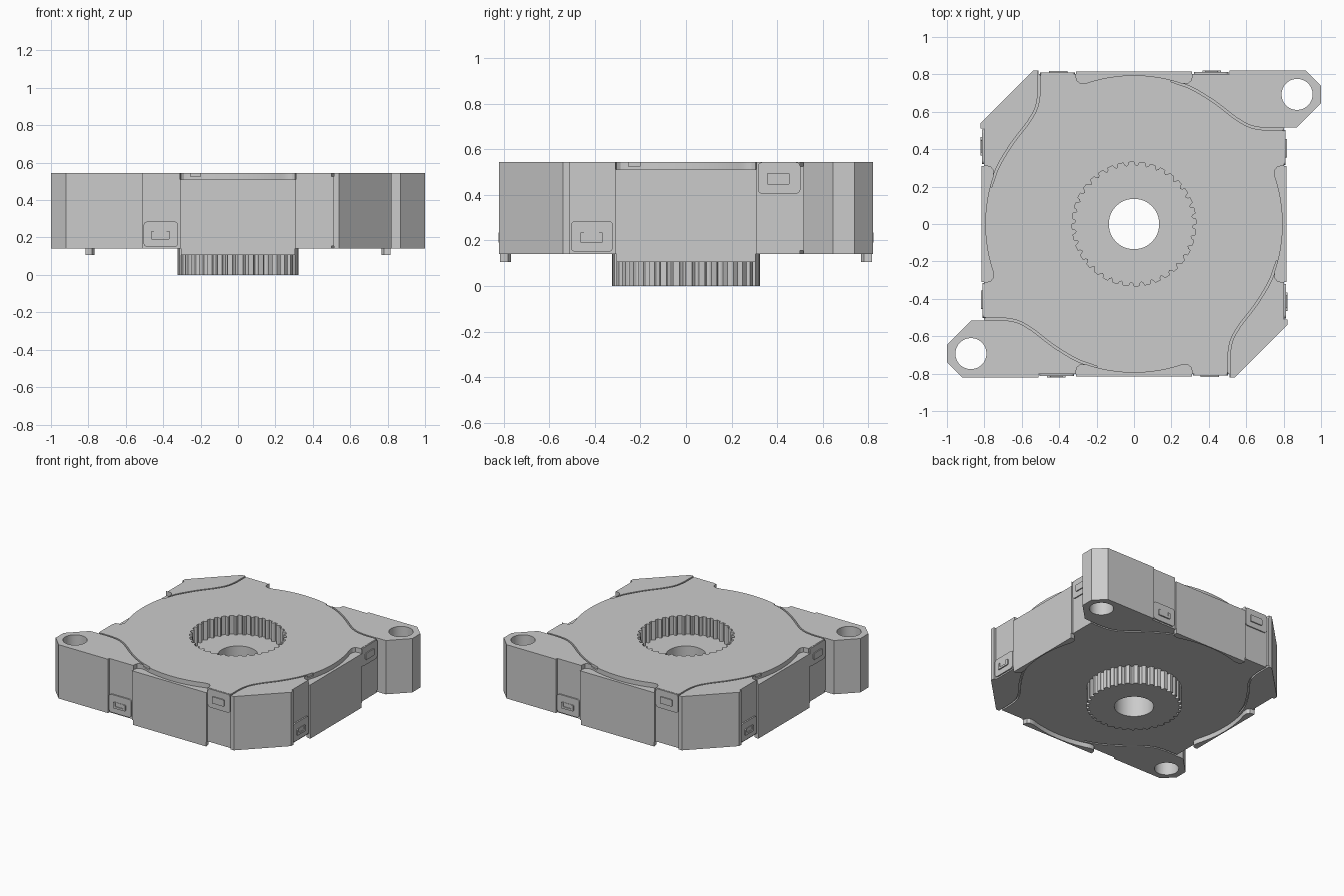
import bpy, bmesh
from math import sin, cos, pi, sqrt
from mathutils import Matrix, Vector

if "Cube" in bpy.data.objects:
    bpy.data.objects.remove(bpy.data.objects["Cube"])

BOTTOM, TOP = 0.14, 0.545


def prism(name, pts, z0, z1, turns=(0,)):
    """Extrude an outline from z0 to z1, repeated at quarter turns."""
    bm = bmesh.new()
    for t in turns:
        rot = Matrix.Rotation(t * pi / 2, 4, 'Z')
        face = bm.faces.new([bm.verts.new(rot @ Vector((x, y, z0))) for x, y in pts])
        ext = bmesh.ops.extrude_face_region(bm, geom=[face])
        vs = [g for g in ext['geom'] if isinstance(g, bmesh.types.BMVert)]
        bmesh.ops.translate(bm, verts=vs, vec=(0, 0, z1 - z0))
    bmesh.ops.recalc_face_normals(bm, faces=bm.faces)
    me = bpy.data.meshes.new(name)
    bm.to_mesh(me)
    bm.free()
    ob = bpy.data.objects.new(name, me)
    bpy.context.collection.objects.link(ob)
    return ob


def cut(ob, cutter):
    """Subtract a cutter, then discard it."""
    cutter.hide_render = True
    mod = ob.modifiers.new("cut", 'BOOLEAN')
    mod.operation, mod.solver, mod.object = 'DIFFERENCE', 'EXACT', cutter
    bpy.context.view_layer.objects.active = ob
    bpy.ops.object.modifier_apply(modifier=mod.name)
    bpy.data.objects.remove(cutter)


def circle(r, cx=0, cy=0, n=48):
    return [(cx + r * cos(2 * pi * i / n), cy + r * sin(2 * pi * i / n)) for i in range(n)]


def gear(r, teeth=36):
    prof = [(0, 0), (.25, 0), (.48, 0), (.55, .013), (.74, .021), (.93, .013)]
    return [((r - d) * cos(2 * pi * (i + f) / teeth), (r - d) * sin(2 * pi * (i + f) / teeth))
            for i in range(teeth) for f, d in prof]


def crescent(r, half, outer):
    """Sliver between the disc edge and the front side, with rounded ends."""
    n = 24
    a = half - .06
    y = -sqrt(r * r - a * a)
    arc = [(a - 2 * a * i / n, -sqrt(r * r - (a - 2 * a * i / n) ** 2)) for i in range(n + 1)]
    end = [(half, y - .03), (half - .006, y - .01), (half - .022, y + .001), (half - .04, y + .002)]
    return [(-half, -outer), (half, -outer)] + end + arc + [(-x, v) for x, v in reversed(end)]


def smooth_path(pts, n=6):
    p = [Vector(q) for q in pts]
    p = [2 * p[0] - p[1]] + p + [2 * p[-1] - p[-2]]
    out = []
    for i in range(1, len(p) - 2):
        for k in range(n):
            t = k / n
            out.append(.5 * (2 * p[i] + (p[i + 1] - p[i - 1]) * t
                       + (2 * p[i - 1] - 5 * p[i] + 4 * p[i + 1] - p[i + 2]) * t * t
                       + (3 * p[i] - p[i - 1] - 3 * p[i + 1] + p[i + 2]) * t ** 3))
    return out + [p[-2]]


def strip(path, w):
    left, right = [], []
    for i, q in enumerate(path):
        d = (path[min(i + 1, len(path) - 1)] - path[max(i - 1, 0)]).normalized()
        nrm = Vector((-d.y, d.x)) * w / 2
        left.append(tuple(q + nrm))
        right.append(tuple(q - nrm))
    return left + right[::-1]


def rounded_rect(x0, x1, y0, y1, r):
    out = []
    for cx, cy, a in ((x1 - r, y1 - r, 0), (x0 + r, y1 - r, 1), (x0 + r, y0 + r, 2), (x1 - r, y0 + r, 3)):
        out += [(cx + r * cos((a + k / 4) * pi / 2), cy + r * sin((a + k / 4) * pi / 2)) for k in range(5)]
    return out


def side_plate(name, pts, y_in, y_out, turn):
    """Plate drawn in x,z on the front wall, then turned to another side."""
    ob = prism(name, pts, y_in, y_out)
    ob.data.transform(Matrix.Rotation(turn * pi / 2, 4, 'Z') @ Matrix.Rotation(pi / 2, 4, 'X'))
    return ob


# Body: square with two chamfered corners, two ears, and clip recesses
half = [(-.51, -.82), (-.51, -.803), (-.31, -.803), (-.31, -.816), (.31, -.816), (.31, -.803),
        (.51, -.803), (.51, -.82), (.54, -.82), (.82, -.54), (.82, -.51), (.803, -.51),
        (.803, -.31), (.816, -.31), (.816, .31), (.803, .31), (.803, .515), (.87, .515),
        (1, .645), (1, .74), (.92, .82)]
body = prism("housing", half + [(-x, -y) for x, y in half], BOTTOM, TOP)

# Mounting holes, toothed socket and centre bore
cut(body, prism("ear_holes", circle(.083, .872, .693), 0, 1, (0, 2)))
cut(body, prism("socket", gear(.331), .405, 1))
cut(body, prism("bore", circle(.135), -.1, 1))

# Ledges around the disc and S-shaped grooves at the corners
cut(body, prism("ledges", crescent(.795, .31, .9), .51, 1, range(4)))
path = smooth_path([(.86, .507), (.78, .507), (.70, .508), (.62, .523), (.54, .568), (.433, .65),
                    (.31, .725), (.2, .766)])
for z0, z1 in ((TOP - .02, 1), (-.1, BOTTOM + .015)):
    for t in range(4):
        cut(body, prism("groove", strip(path, .012), z0, z1, (t,)))

# Toothed boss underneath
boss = prism("toothed_boss", gear(.324), 0, BOTTOM + .001)
cut(boss, prism("bore", circle(.135), -.1, 1))

# Crescent lips under each side
lips = prism("bottom_lips", crescent(.808, .305, .816), .105, BOTTOM + .001, range(4))

# Clips: a low latch and a high catch on each side
clips = []
for t in range(4):
    clips.append(side_plate("low_clip", rounded_rect(-.505, -.32, .15, .285, .02), .795, .813, t))
    clips.append(side_plate("low_latch", rounded_rect(-.465, -.365, .19, .235, .006), .80, .822, t))
    cut(clips[-1], side_plate("latch_slot", rounded_rect(-.448, -.382, .205, .26, .004), .816, .84, t))
    clips.append(side_plate("high_clip", rounded_rect(.315, .502, .405, .543, .02), .795, .811, t))
    clips.append(side_plate("high_catch", rounded_rect(.355, .455, .445, .495, .006), .80, .819, t))

bpy.ops.object.select_all(action='DESELECT')
for ob in [body, boss, lips] + clips:
    ob.select_set(True)
bpy.context.view_layer.objects.active = body
bpy.ops.object.shade_smooth_by_angle(angle=pi / 7)
